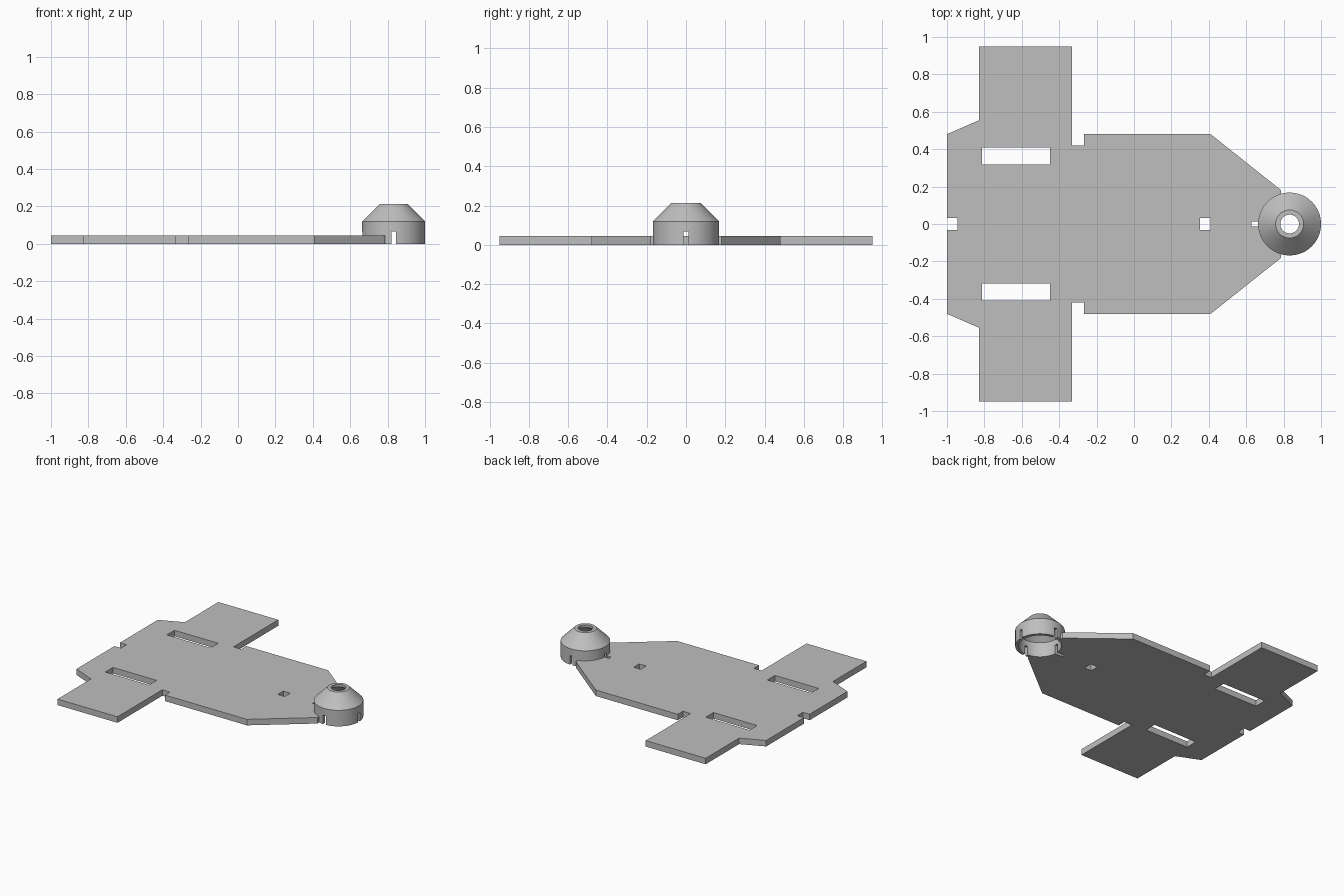
import bpy
import bmesh
from math import sin, cos, tau

if "Cube" in bpy.data.objects:
    bpy.data.objects.remove(bpy.data.objects["Cube"])

THICK = 0.045          # plate thickness
HUB_X, HUB_R = 0.832, 0.168

grey = bpy.data.materials.new("light grey")
grey.use_nodes = True
grey.diffuse_color = (0.52, 0.52, 0.52, 1)
grey.node_tree.nodes["Principled BSDF"].inputs["Base Color"].default_value = grey.diffuse_color


def finish(bm, name):
    bmesh.ops.recalc_face_normals(bm, faces=bm.faces[:])
    mesh = bpy.data.meshes.new(name)
    bm.to_mesh(mesh)
    bm.free()
    mesh.materials.append(grey)
    obj = bpy.data.objects.new(name, mesh)
    bpy.context.collection.objects.link(obj)
    return obj


def prism(name, outline, z0, z1):
    bm = bmesh.new()
    face = bm.faces.new([bm.verts.new((x, y, z0)) for x, y in outline])
    top = bmesh.ops.extrude_face_region(bm, geom=[face])["geom"]
    bmesh.ops.translate(bm, vec=(0, 0, z1 - z0),
                        verts=[g for g in top if isinstance(g, bmesh.types.BMVert)])
    return finish(bm, name)


def box(name, x0, x1, y0, y1, z0=-0.1, z1=0.1):
    return prism(name, [(x0, y0), (x1, y0), (x1, y1), (x0, y1)], z0, z1)


def cut(target, cutter):
    mod = target.modifiers.new("cut", 'BOOLEAN')
    mod.operation, mod.solver, mod.object = 'DIFFERENCE', 'EXACT', cutter
    bpy.context.view_layer.objects.active = target
    bpy.ops.object.modifier_apply(modifier=mod.name)
    bpy.data.objects.remove(cutter)


# Chassis plate: half outline mirrored across the long axis
half = [(-1, 0.48), (-0.828, 0.555), (-0.828, 0.95), (-0.332, 0.95), (-0.332, 0.42),
        (-0.268, 0.42), (-0.268, 0.48), (0.41, 0.48), (0.785, 0.182)]
plate = prism("chassis_plate", half + [(x, -y) for x, y in reversed(half)], 0, THICK)

# Wheel slots, rear notch, square hole and caster seat
for s in (-1, 1):
    y = 0.3635 * s
    cut(plate, box("wheel_slot", -0.812, -0.45, y - 0.045, y + 0.045))
cut(plate, box("rear_notch", -1.1, -0.945, -0.033, 0.033))
cut(plate, box("square_hole", 0.352, 0.41, -0.033, 0.033))
circle = [(HUB_X + (HUB_R - 0.002) * cos(tau * i / 96), (HUB_R - 0.002) * sin(tau * i / 96))
          for i in range(96)]
cut(plate, prism("caster_seat", circle, -0.1, 0.1))
cut(plate, box("relief_slot", 0.627, 0.75, -0.013, 0.013))

# Hollow caster housing: closed wall profile spun round its axis
profile = [(HUB_R, 0), (HUB_R, 0.12), (0.075, 0.213), (0.05, 0.213),
           (0.05, 0.195), (0.145, 0.11), (0.145, 0)]
bm = bmesh.new()
ring = [bm.verts.new((HUB_X + r, 0, z)) for r, z in profile]
edges = [bm.edges.new((v, ring[(i + 1) % len(ring)])) for i, v in enumerate(ring)]
bmesh.ops.spin(bm, geom=ring + edges, cent=(HUB_X, 0, 0), axis=(0, 0, 1),
               angle=tau, steps=96, use_merge=True)
bmesh.ops.remove_doubles(bm, verts=bm.verts[:], dist=0.0001)
housing = finish(bm, "caster_housing")

# Crossed slots let the housing flex
cut(housing, box("cross_slot", HUB_X - 0.2, HUB_X + 0.2, -0.012, 0.012, -0.1, 0.067))
cut(housing, box("cross_slot", HUB_X - 0.012, HUB_X + 0.012, -0.2, 0.2, -0.1, 0.067))

bpy.ops.object.select_all(action='DESELECT')
housing.select_set(True)
bpy.context.view_layer.objects.active = housing
bpy.ops.object.shade_smooth_by_angle(angle=0.5)
